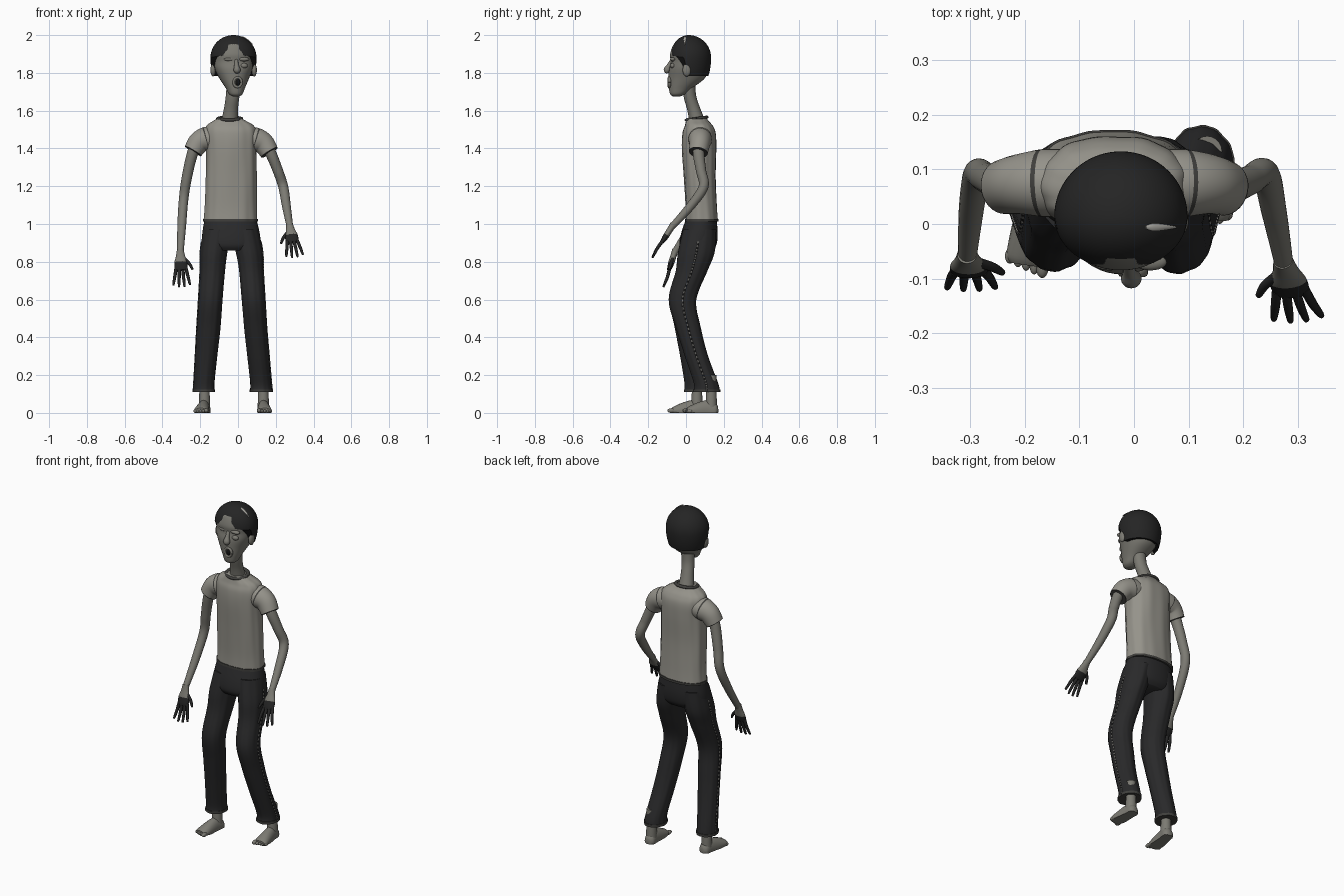
import bpy, bmesh, math
from mathutils import Vector

cube = bpy.data.objects.get("Cube")
if cube:
    bpy.data.objects.remove(cube, do_unlink=True)


def material(name, r, g, b):
    m = bpy.data.materials.new(name)
    m.use_nodes = True
    m.diffuse_color = (r, g, b, 1)
    m.node_tree.nodes["Principled BSDF"].inputs["Base Color"].default_value = (r, g, b, 1)
    return m


SKIN = material("grey_skin", .2, .195, .17)
SHIRT = material("pale_shirt", .3, .29, .255)
HAIR = material("black_hair", .018, .018, .018)
CLOTH = material("charcoal_trousers", .022, .022, .023)
TRIM = material("dark_trim", .05, .049, .045)
STITCH = material("pale_stitching", .38, .37, .34)
MOUTH = material("mouth_black", .006, .006, .006)


def smooth_rows(rows, steps):
    """Catmull-Rom interpolation of rows of numbers."""
    out = []
    last = len(rows) - 1
    for i in range(last):
        a, b, c, d = (rows[max(i - 1, 0)], rows[i], rows[i + 1], rows[min(i + 2, last)])
        for s in range(steps):
            t = s / steps
            out.append([q + t / 2 * (r - p + t * (2 * p - 5 * q + 4 * r - w + t * (3 * (q - r) + w - p)))
                        for p, q, r, w in zip(a, b, c, d)])
    return out + [list(rows[-1])]


def skin_rings(name, rings, mats, rule=None):
    """Bridge closed rings of points into a capped surface."""
    bm = bmesh.new()
    loops = [[bm.verts.new(p) for p in ring] for ring in rings]
    n = len(loops[0])
    for i, (low, high) in enumerate(zip(loops, loops[1:])):
        for j in range(n):
            k = (j + 1) % n
            face = bm.faces.new((low[j], low[k], high[k], high[j]))
            face.material_index = rule(i) if rule else 0
    for end in (0, -1):
        face = bm.faces.new(loops[end])
        face.material_index = rule(0 if end == 0 else len(rings) - 2) if rule else 0
    bmesh.ops.recalc_face_normals(bm, faces=bm.faces)
    mesh = bpy.data.meshes.new(name)
    bm.to_mesh(mesh)
    bm.free()
    for m in mats:
        mesh.materials.append(m)
    mesh.shade_smooth()
    mesh.set_sharp_from_angle(angle=math.radians(50))
    obj = bpy.data.objects.new(name, mesh)
    bpy.context.collection.objects.link(obj)
    return obj


def angles(n):
    return [math.tau * k / n for k in range(n)]


def loft(name, rows, mat, steps=6, square=2.0, ripple=0.0, n=48):
    """Horizontal rings given as height, centre x, centre y, half width, half depth."""
    rings = []
    for z, cx, cy, rx, ry in smooth_rows(rows, steps):
        ring = []
        for a in angles(n):
            c, s = math.cos(a), math.sin(a)
            fold = 1 + ripple * (math.sin(13 * a + 3 * z) + math.sin(7 * a - 9 * z))
            ring.append((cx + rx * fold * math.copysign(abs(c) ** (2 / square), c),
                         cy + ry * fold * math.copysign(abs(s) ** (2 / square), s), z))
        rings.append(ring)
    return skin_rings(name, rings, [mat])


def tube(name, path, mats, steps=5, ref=Vector((0, 1, 0)), n=20, rule=None, floor=None):
    """Sweep an ellipse along a path of x, y, z, radius along ref, other radius."""
    rows = smooth_rows(path, steps)
    pts = [Vector(r[:3]) for r in rows]
    rings = []
    for i, (p, row) in enumerate(zip(pts, rows)):
        t = (pts[min(i + 1, len(pts) - 1)] - pts[max(i - 1, 0)]).normalized()
        u = (ref - t * ref.dot(t)).normalized()
        v = t.cross(u)
        ring = [p + u * row[3] * math.cos(a) + v * row[4] * math.sin(a) for a in angles(n)]
        if floor is not None:
            for q in ring:
                q.z = max(q.z, floor)
        rings.append(ring)
    return skin_rings(name, rings, mats, rule)


def at(p, r, r2=None):
    return (*p, r, r if r2 is None else r2)


def ball(name, centre, radii, mat):
    x, y, z = centre
    rows = []
    for k in range(13):
        a = math.pi * (k + .15) / 12.3 - math.pi / 2
        rows.append((z + radii[2] * math.sin(a), x, y, radii[0] * math.cos(a), radii[1] * math.cos(a)))
    return loft(name, rows, mat, steps=1, n=24)


# Shirt body with collar and hem
torso = [(1.015, -.04, .083, .141, .086), (1.1, -.038, .08, .137, .083), (1.25, -.036, .073, .135, .084),
         (1.4, -.036, .07, .133, .091), (1.48, -.037, .07, .136, .088), (1.52, -.04, .068, .125, .074),
         (1.545, -.043, .06, .088, .06), (1.56, -.044, .056, .062, .053)]
loft("shirt_body", torso, SHIRT, square=2.3, ripple=.009, n=72)
loft("shirt_hem", [(1.012, -.04, .083, .144, .089), (1.026, -.04, .083, .144, .089)], TRIM,
     square=2.3, ripple=.009, n=72)
tube("collar", [(-.044 + .061 * math.cos(a), .056 + .053 * math.sin(a),
                 1.558 + .008 * math.sin(a), .008, .011) for a in angles(24) + [0]],
     [TRIM], steps=1, ref=Vector((0, 0, 1)), n=10)

# Trousers
pelvis = [(1.03, -.04, .081, .136, .08), (.95, -.037, .071, .152, .097),
          (.89, -.035, .063, .152, .098), (.86, -.035, .06, .12, .08)]
loft("trouser_seat", pelvis, CLOTH, square=2.2)
legs = {
    "right": [(.97, -.108, .072, .075, .088), (.85, -.128, .055, .072, .096), (.75, -.135, .03, .066, .083),
              (.6, -.146, -.016, .063, .071), (.45, -.156, .002, .062, .062), (.3, -.168, .027, .058, .058),
              (.16, -.179, .052, .055, .06), (.115, -.18, .055, .057, .064)],
    "left": [(.97, .035, .072, .075, .088), (.85, .06, .055, .071, .096), (.75, .07, .03, .064, .083),
             (.6, .081, -.018, .062, .073), (.45, .092, .012, .06, .066), (.3, .107, .055, .058, .061),
             (.16, .121, .105, .056, .064), (.115, .123, .11, .059, .069)],
}
for side, sign in (("right", -1), ("left", 1)):
    rows = legs[side]
    loft(side + "_trouser_leg", rows, CLOTH, ripple=.012)
    # Dashed side seam
    seam = [(cx + sign * (rx + .001), cy, z, .004, .003)
            for z, cx, cy, rx, ry in smooth_rows(rows, 14)[8:]]
    tube(side + "_side_seam", seam, [STITCH, CLOTH], steps=1, n=6, rule=lambda i: i % 2)
    z, cx, cy, rx, ry = rows[-1]
    loft(side + "_cuff", [(z - .005, cx, cy, rx + .002, ry + .002),
                          (z + .01, cx, cy, rx + .002, ry + .002)], TRIM, ripple=.012)


# Bare feet
def foot(side, heel, toe, big):
    heel, toe = Vector(heel), Vector(toe)
    d = toe - heel
    lat = Vector((big, 0, 0))
    mid = heel + d * .2
    shape = ((0, .015, .02), (.08, .03, .04), (.3, .032, .056), (.6, .037, .043), (.84, .038, .024), (.92, .03, .014))
    tube(side + "_foot", [at(heel + d * f + Vector((0, 0, .012)), w, h) for f, w, h in shape],
         [SKIN], ref=Vector((1, 0, 0)), floor=0)
    tube(side + "_ankle", [at(mid + Vector((0, 0, h)), r) for h, r in
                           ((.02, .03), (.07, .029), (.12, .027), (.2, .027))], [SKIN])
    for k in range(5):
        c = heel + d * (.93 - .025 * k) + lat * (.03 - .0155 * k)
        r = .012 if k == 0 else .009
        ball(f"{side}_toe_{k + 1}", (c.x, c.y, r), (r, .022 - .002 * k, r), SKIN)


foot("right", (-.172, .095, 0), (-.2, -.09, 0), 1)
foot("left", (.132, .17, 0), (.142, -.01, 0), -1)


# Arms, sleeves and hands
def arm(side, inward, sleeve, limb, tip):
    tube(side + "_sleeve", sleeve, [SHIRT, TRIM], steps=8, n=32,
         rule=lambda i: 1 if i in (8, 23) else 0)
    tube(side + "_arm", limb, [SKIN], steps=8)
    wrist = Vector(limb[-1][:3])
    d = (Vector(tip) - wrist).normalized()
    lat = Vector((inward, 0, 0))
    lat = (lat - d * lat.dot(d)).normalized()
    palm = [at(wrist + d * f, w, h) for f, w, h in
            ((-.015, .018, .018), (.02, .024, .016), (.055, .034, .016), (.085, .034, .013), (.1, .028, .009))]
    tube(side + "_palm", palm, [SKIN, HAIR], ref=lat, rule=lambda i: int(i > 9))

    def digit(name, a, b, c):
        tube(name, [at(a, .009), at(b, .0085), at(c, .006), at(c + (c - b) * .08, .002)],
             [HAIR], ref=lat.cross(d), n=12)

    for k in range(4):
        spread = k - 1.5
        base = wrist + d * .085 + lat * spread * .017
        reach = d * (.108 - .01 * abs(spread)) + lat * spread * .012
        digit(f"{side}_finger_{k + 1}", base, base + reach * .5 + lat.cross(d) * .004, base + reach)
    root = wrist + d * .035 + lat * .02
    digit(side + "_thumb", root, root + d * .03 + lat * .025, root + d * .06 + lat * .04)


arm("right", 1,
    [(-.125, .075, 1.452, .062, .062), (-.167, .075, 1.45, .062, .064),
     (-.208, .073, 1.43, .055, .058), (-.238, .068, 1.385, .05, .05)],
    [(-.215, .07, 1.44, .032, .032), (-.245, .072, 1.36, .03, .029), (-.272, .085, 1.24, .027, .027),
     (-.288, .09, 1.13, .026, .025), (-.298, .025, .99, .022, .023), (-.305, -.06, .85, .017, .017)],
    (-.297, -.125, .65))
arm("left", -1,
    [(.05, .075, 1.45, .062, .062), (.093, .075, 1.446, .062, .064),
     (.135, .073, 1.425, .055, .058), (.167, .065, 1.378, .05, .05)],
    [(.145, .065, 1.43, .032, .032), (.18, .068, 1.36, .03, .029), (.212, .08, 1.28, .027, .027),
     (.24, .092, 1.195, .026, .026), (.257, .02, 1.09, .023, .023), (.275, -.075, .985, .017, .017)],
    (.302, -.18, .82))

# Neck and head
tube("neck", [(-.02, .015, 1.76, .036, .04), (-.028, .02, 1.68, .033, .036), (-.037, .04, 1.61, .034, .037),
              (-.044, .06, 1.54, .042, .045)], [SKIN], ref=Vector((0, 1, 0)))
loft("head", [(1.676, -.011, -.05, .018, .02), (1.688, -.012, -.044, .036, .04), (1.72, -.014, -.028, .051, .062),
              (1.77, -.02, .003, .078, .095), (1.82, -.023, .014, .1, .105), (1.86, -.024, .014, .106, .096),
              (1.9, -.024, .016, .106, .1), (1.95, -.024, .014, .083, .08), (1.975, -.024, .014, .05, .05)],
     SKIN, square=2.15)
for side, x in (("right", -.132), ("left", .086)):
    ball(side + "_ear", (x, .004, 1.815), (.014, .022, .034), SKIN)
for side, x in (("right", -.045), ("left", .03)):
    ball(side + "_eyelid", (x, -.07, 1.838), (.021, .014, .014), SKIN)
    ball(side + "_brow", (x, -.07, 1.872), (.03, .015, .011), SKIN)
tube("nose", [(-.01, -.074, 1.868, .009, .01), (-.008, -.089, 1.84, .012, .012), (-.005, -.1, 1.815, .018, .019),
              (-.005, -.094, 1.8, .008, .01)], [SKIN])
ball("mouth_opening", (-.002, -.083, 1.75), (.017, .012, .021), MOUTH)
tube("lips", [(-.002 + .021 * math.cos(a), -.088, 1.75 + .025 * math.sin(a), .009, .007)
              for a in angles(20) + [0]], [SKIN], steps=1, n=10)
ball("chin", (-.01, -.066, 1.698), (.024, .018, .018), SKIN)

# Hair cap with a hairline that drops behind the temples
CROWN = Vector((-.024, .014, 1.88))


def hair_point(a, t):
    y = math.sin(a)
    drop = min(max((y + .3) / .3, 0), 1)
    drop = drop * drop * (3 - 2 * drop)
    low = (.022 - .02 * abs(math.cos(a))) * (1 - drop) - .097 * drop
    h = low + (.12 - low) * math.sin(t * math.pi / 2)
    tall = .12 if h > 0 else .2
    r = math.sqrt(max(1 - (h / tall) ** 2, .0001))
    depth = .119 if y > 0 else .098
    return CROWN + Vector((.122 * r * math.cos(a), depth * r * y, h))


rings = [[hair_point(a, k / 24) for a in angles(96)] for k in range(25)]
skin_rings("hair_cap", rings, [HAIR])

# Pale streak over the crown
tube("hair_streak", [(CROWN.x + .123 * math.sin(a), -.006, CROWN.z + .12 * math.cos(a), w, .0025)
                     for a, w in ((.38, .003), (.5, .007), (.65, .006), (.8, .004), (.95, .002))],
     [STITCH], n=8)
